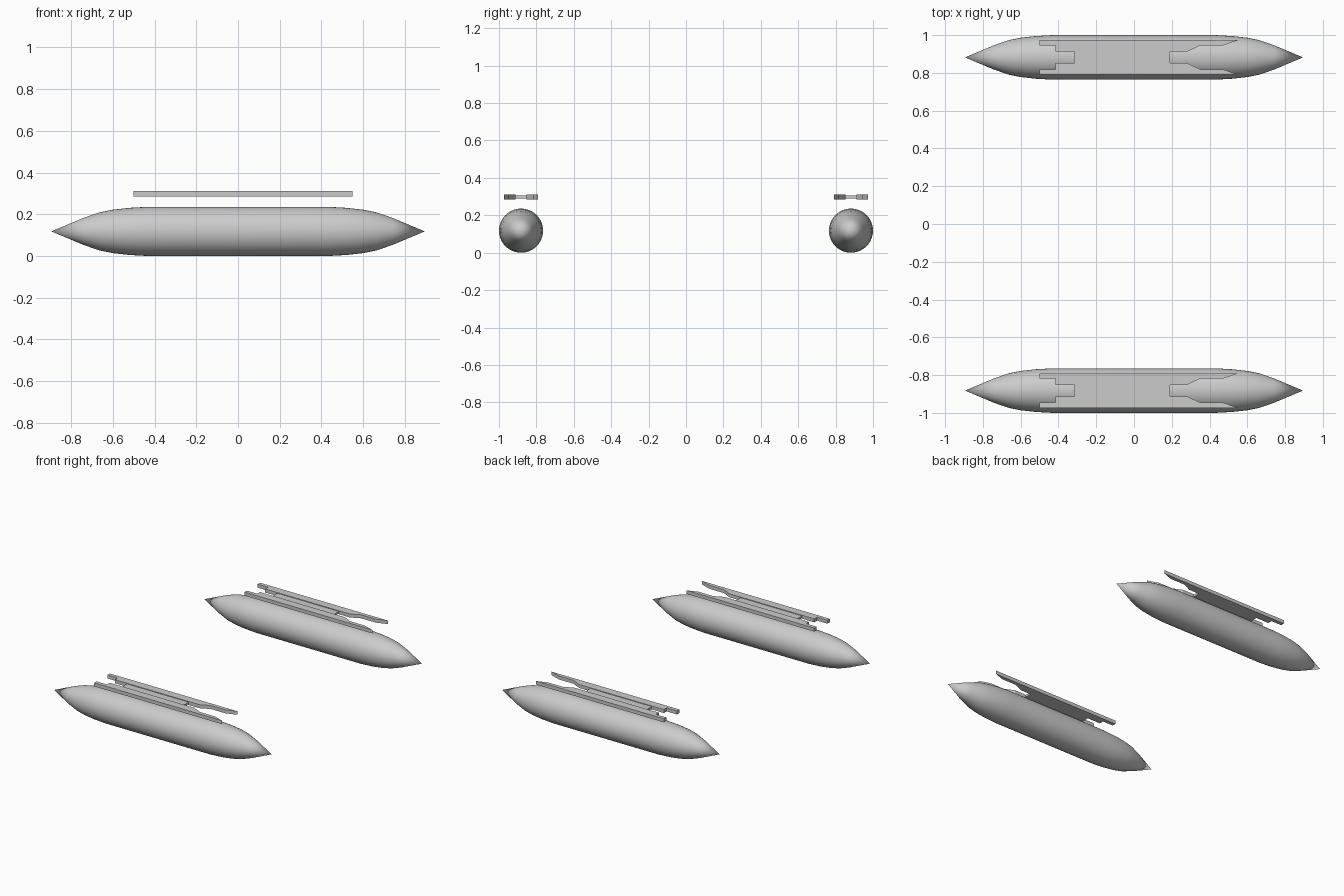
import bpy, bmesh
from math import sin, cos, tau

if "Cube" in bpy.data.objects:
    bpy.data.objects.remove(bpy.data.objects["Cube"])

SIDES = 40
CY, CZ = 0.882, 0.118


def finish(name, bm, side):
    bmesh.ops.recalc_face_normals(bm, faces=bm.faces)
    mesh = bpy.data.meshes.new(name)
    bm.to_mesh(mesh)
    bm.free()
    ob = bpy.data.objects.new(name, mesh)
    ob.location.y = side * CY
    bpy.context.collection.objects.link(ob)
    return ob


def float_hull(name, side):
    # Spindle profile (x, radius) revolved around the long axis
    half = [(0.43, 0.118), (0.52, 0.113), (0.60, 0.104), (0.665, 0.091), (0.74, 0.065)]
    prof = [(-0.43, 0.118), (-0.52, 0.113), (-0.60, 0.104), (-0.665, 0.091), (-0.74, 0.065)][::-1] + half
    bm = bmesh.new()
    rings = [[bm.verts.new((x, r * cos(tau * i / SIDES), CZ + r * sin(tau * i / SIDES)))
              for i in range(SIDES)] for x, r in prof]
    tips = [bm.verts.new((x, 0, CZ)) for x in (-0.895, 0.895)]
    for i in range(SIDES):
        j = (i + 1) % SIDES
        for a, b in zip(rings, rings[1:]):
            bm.faces.new((a[i], a[j], b[j], b[i]))
        bm.faces.new((tips[0], rings[0][j], rings[0][i]))
        bm.faces.new((tips[1], rings[-1][i], rings[-1][j]))
    ob = finish(name, bm, side)
    for p in ob.data.polygons:
        p.use_smooth = True


def slab(name, outline, z0, z1, side):
    # Flat outline (x, y) extruded upward
    bm = bmesh.new()
    face = bm.faces.new([bm.verts.new((x, y, z0)) for x, y in outline])
    ext = bmesh.ops.extrude_face_region(bm, geom=[face])
    bmesh.ops.translate(bm, vec=(0, 0, z1 - z0),
                        verts=[v for v in ext["geom"] if isinstance(v, bmesh.types.BMVert)])
    finish(name, bm, side)


# Half of the forked mounting plate
rail = [(-0.50, 0.091), (-0.50, 0.063), (-0.415, 0.063), (-0.415, 0.03), (0.28, 0.03),
        (0.35, 0.063), (0.47, 0.063), (0.55, 0.091)]
web = [(-0.315, -0.03), (0.19, -0.03), (0.19, 0.03), (-0.315, 0.03)]

for side, label in ((-1, "front"), (1, "back")):
    float_hull(label + "_float", side)
    for s, part in ((-1, "near"), (1, "far")):
        slab(f"{label}_{part}_rail", [(x, s * y) for x, y in rail], 0.285, 0.311, side)
    slab(label + "_rail_web", web, 0.290, 0.306, side)
